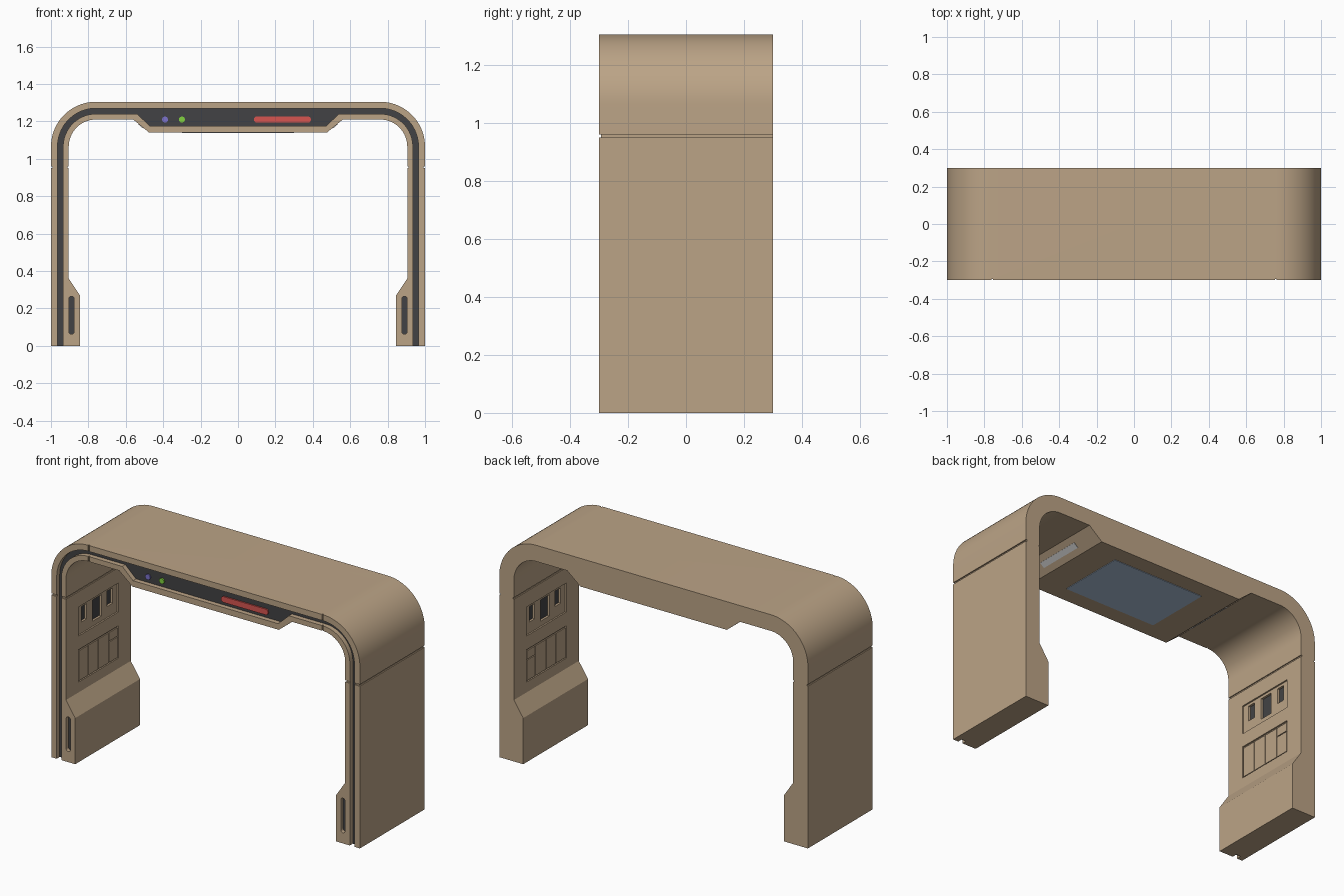
import bpy, bmesh
from math import sin, cos, pi

if "Cube" in bpy.data.objects:
    bpy.data.objects.remove(bpy.data.objects["Cube"])


def material(name, rgb):
    m = bpy.data.materials.new(name)
    m.diffuse_color = (*rgb, 1)
    m.use_nodes = True
    m.node_tree.nodes["Principled BSDF"].inputs["Base Color"].default_value = m.diffuse_color
    return m


TAN = material("tan_shell", (0.50, 0.37, 0.24))
DARK = material("dark_inlay", (0.055, 0.055, 0.058))
RED = material("red_light", (0.68, 0.09, 0.08))
GREEN = material("green_light", (0.22, 0.64, 0.05))
VIOLET = material("violet_light", (0.20, 0.17, 0.60))
BLUE = material("blue_screen", (0.42, 0.54, 0.70))
PALE = material("pale_light", (0.80, 0.80, 0.80))


def prism(name, pts, axis, a, b, mat=TAN):
    """Extrude a 2D outline along an axis from a to b."""
    place = {"x": lambda p, t: (t, p[0], p[1]),
             "y": lambda p, t: (p[0], t, p[1]),
             "z": lambda p, t: (p[0], p[1], t)}[axis]
    bm = bmesh.new()
    lo = [bm.verts.new(place(p, a)) for p in pts]
    hi = [bm.verts.new(place(p, b)) for p in pts]
    bm.faces.new(lo)
    bm.faces.new(hi)
    for i in range(len(pts)):
        j = (i + 1) % len(pts)
        bm.faces.new((lo[i], lo[j], hi[j], hi[i]))
    bmesh.ops.recalc_face_normals(bm, faces=bm.faces)
    me = bpy.data.meshes.new(name)
    bm.to_mesh(me)
    bm.free()
    me.materials.append(mat)
    ob = bpy.data.objects.new(name, me)
    bpy.context.collection.objects.link(ob)
    return ob


def rect(x0, x1, z0, z1):
    return [(x0, z0), (x1, z0), (x1, z1), (x0, z1)]


def arc(cx, cz, r, a0, a1, n=20):
    return [(cx + r * cos(a0 + (a1 - a0) * i / n), cz + r * sin(a0 + (a1 - a0) * i / n))
            for i in range(n + 1)]


def pill(x0, x1, z0, z1):
    """Rounded slot outline, upright or lying."""
    r = min(x1 - x0, z1 - z0) / 2
    if x1 - x0 > z1 - z0:
        z = (z0 + z1) / 2
        return arc(x1 - r, z, r, -pi / 2, pi / 2, 10) + arc(x0 + r, z, r, pi / 2, 3 * pi / 2, 10)
    x = (x0 + x1) / 2
    return arc(x, z1 - r, r, 0, pi, 10) + arc(x, z0 + r, r, pi, 2 * pi, 10)


def symmetric(half):
    """Complete a right-hand half outline with its mirror image."""
    return half + [(-x, z) for x, z in reversed(half)]


def flip(pts, s):
    return [(s * x, z) for x, z in pts]


def cut(target, cutter):
    mod = target.modifiers.new("cut", "BOOLEAN")
    mod.object = cutter
    mod.operation = "DIFFERENCE"
    mod.solver = "EXACT"
    bpy.context.view_layer.objects.active = target
    bpy.ops.object.modifier_apply(modifier=mod.name)
    bpy.data.objects.remove(cutter, do_unlink=True)


CX, CZ = 0.76, 1.065  # shared centre of the corner curves

# Arch shell: outer edge up and over, inner edge with feet and lowered ceiling
outer = [(1, 0)] + arc(CX, CZ, 0.24, 0, pi / 2)
inner = [(0.845, 0), (0.845, 0.27), (0.905, 0.36)] + arc(CX, CZ, 0.145, 0, pi / 2) \
    + [(0.56, 1.21), (0.475, 1.14)]
arch = prism("arch_shell", outer + flip(outer, -1)[::-1] + flip(inner, -1) + inner[::-1],
             "y", -0.30, 0.30)


# Front channel, widening into the centre panel, with dark inlay at its floor
def channel(z_bottom):
    o = [(0.965, z_bottom)] + arc(CX, CZ, 0.205, 0, pi / 2)
    i = [(0.935, z_bottom)] + arc(CX, CZ, 0.175, 0, pi / 2) + [(0.54, 1.24), (0.47, 1.175)]
    return o + flip(o, -1)[::-1] + flip(i, -1) + i[::-1]


cut(arch, prism("channel_cutter", channel(-0.05), "y", -0.40, -0.27))
prism("channel_inlay", channel(0.0), "y", -0.272, -0.262, DARK)

WINDOWS = [(-0.12, 0.025, 0.755, 0.845), (0.0, 0.04, 0.72, 0.845), (0.12, 0.025, 0.755, 0.845)]
DOORS = [(-0.178, -0.092, 0.425, 0.60), (-0.088, -0.002, 0.425, 0.60),
         (0.002, 0.096, 0.425, 0.60), (0.10, 0.178, 0.425, 0.545), (0.10, 0.178, 0.55, 0.60)]

for s, side in ((1, "right"), (-1, "left")):
    # Panel seams: around each leg and across the front rim
    seam = [(1.1, 0.4), (0.993, 0.4), (0.993, -0.293), (0.911, -0.293),
            (0.911, 0.4), (0.8, 0.4), (0.8, -0.4), (1.1, -0.4)]
    cut(arch, prism("seam_cutter", flip(seam, s), "z", 0.95, 0.96))
    cut(arch, prism("rim_seam_cutter", flip(rect(0.753, 0.761, 1.1, 1.4), s), "y", -0.4, -0.293))

    # Foot slot
    slot = flip(pill(0.876, 0.904, 0.062, 0.265), s)
    cut(arch, prism("slot_cutter", slot, "y", -0.4, -0.275))
    prism(side + "_foot_slot_inlay", slot, "y", -0.277, -0.27, DARK)

    # Inner wall: recessed window panel and door panel
    for z0, z1 in ((0.69, 0.86), (0.42, 0.61)):
        cut(arch, prism("recess_cutter", rect(-0.185, 0.185, z0, z1), "x", s * 0.8, s * 0.914))
    for n, (y, w, z0, z1) in enumerate(WINDOWS, 1):
        r = rect(y - w, y + w, z0, z1)
        cut(arch, prism("window_cutter", r, "x", s * 0.8, s * 0.93))
        prism(f"{side}_wall_window_{n}", r, "x", s * 0.927, s * 0.934, DARK)
    for n, d in enumerate(DOORS, 1):
        prism(f"{side}_wall_door_{n}", rect(*d), "x", s * 0.907, s * 0.918)

    # Light bar on the sloped part of the ceiling
    bar = [(0.5175 + 0.772 * u + 0.636 * v, 1.175 + 0.636 * u - 0.772 * v)
           for u, v in rect(-0.017, 0.017, -0.006, 0.003)]
    prism(side + "_ceiling_light", flip(bar, s), "y", -0.14, 0.14, PALE)

# Ceiling screen
prism("ceiling_screen", rect(-0.3, 0.3, -0.2, 0.2), "z", 1.137, 1.146, BLUE)

# Lights on the centre panel
prism("violet_button", arc(-0.39, 1.21, 0.016, 0, 2 * pi * 23 / 24, 23), "y", -0.28, -0.27, VIOLET)
prism("green_button", arc(-0.30, 1.21, 0.016, 0, 2 * pi * 23 / 24, 23), "y", -0.28, -0.27, GREEN)
prism("red_light_bar", pill(0.085, 0.39, 1.193, 1.227), "y", -0.28, -0.27, RED)

# Smooth the curves, keep the edges sharp
bpy.ops.object.select_all(action="SELECT")
bpy.context.view_layer.objects.active = arch
bpy.ops.object.shade_smooth_by_angle(angle=0.45)
